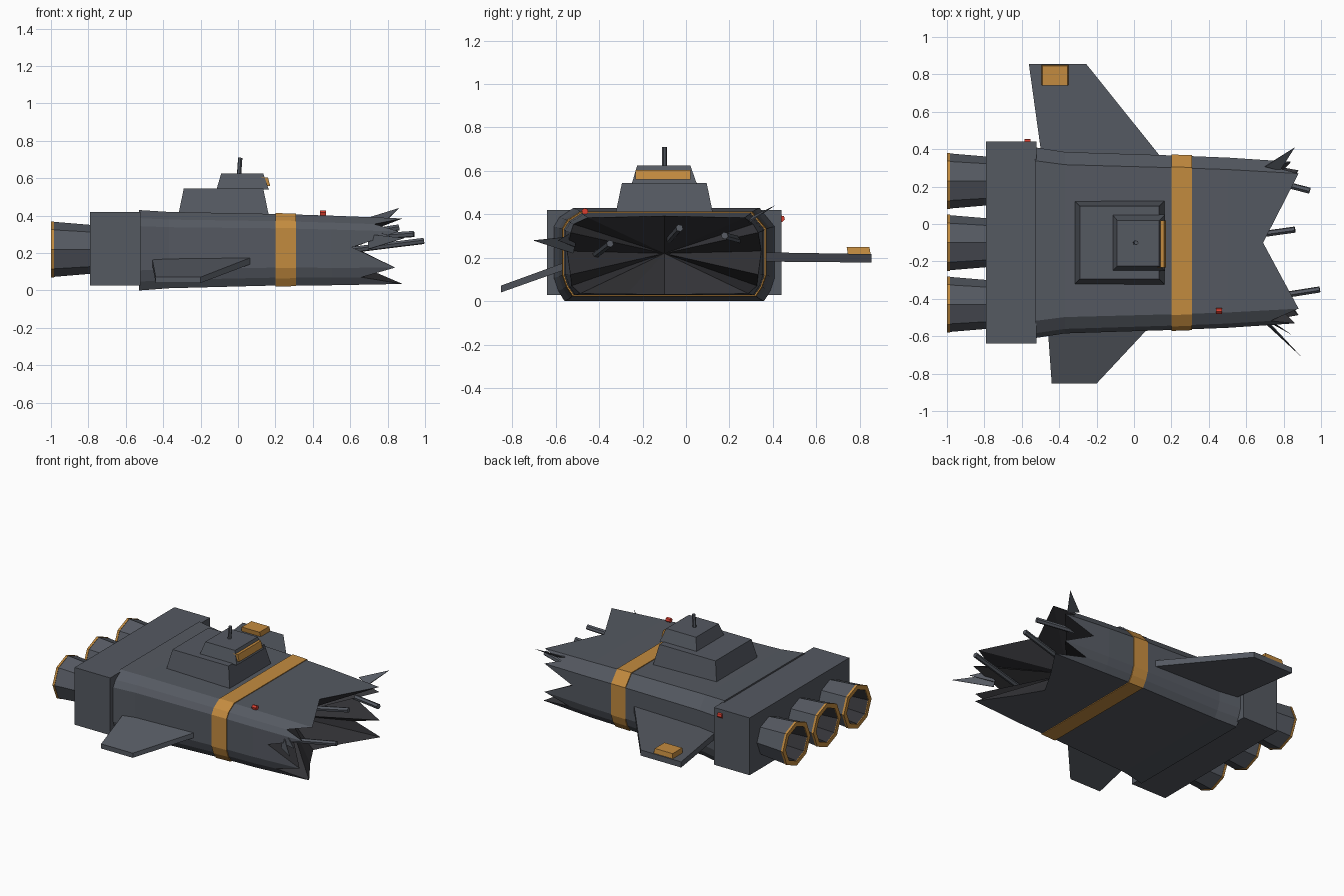
import bpy, bmesh, math
from mathutils import Vector

if "Cube" in bpy.data.objects:
    bpy.data.objects.remove(bpy.data.objects["Cube"])

def material(name, rgb):
    m = bpy.data.materials.new(name)
    m.diffuse_color = (*rgb, 1)
    m.use_nodes = True
    m.node_tree.nodes["Principled BSDF"].inputs["Base Color"].default_value = m.diffuse_color
    return m

SLATE = material("slate", (0.09, 0.10, 0.12))
DARK = material("dark", (0.035, 0.035, 0.04))
ORANGE = material("orange", (0.55, 0.26, 0.05))
RED = material("red", (0.7, 0.05, 0.03))
YC = -0.1  # hull centreline

def make(name, verts, faces, mats=(SLATE,), dark_from=None):
    me = bpy.data.meshes.new(name)
    me.from_pydata([tuple(v) for v in verts], [], faces)
    for m in mats:
        me.materials.append(m)
    if dark_from is not None:
        for p in me.polygons[dark_from:]:
            p.material_index = 1
    bm = bmesh.new()
    bm.from_mesh(me)
    bmesh.ops.recalc_face_normals(bm, faces=bm.faces)
    bm.to_mesh(me)
    bm.free()
    ob = bpy.data.objects.new(name, me)
    bpy.context.collection.objects.link(ob)
    return ob

def bridge(rings, n, closed=False):
    return [(r * n + i, r * n + (i + 1) % n, ((r + 1) % rings) * n + (i + 1) % n, ((r + 1) % rings) * n + i)
            for r in range(rings if closed else rings - 1) for i in range(n)]

def loft(name, rings, mat=SLATE):
    """Capped solid through equal-sized rings of points."""
    n, k = len(rings[0]), len(rings)
    faces = bridge(k, n) + [tuple(range(n)), tuple(range((k - 1) * n, k * n))]
    return make(name, [v for r in rings for v in r], faces, (mat,))

def rect(x0, x1, y0, y1, z):
    return [(x0, y0, z), (x1, y0, z), (x1, y1, z), (x0, y1, z)]

def rod(name, a, b, r, mat=SLATE, sides=6):
    a, b = Vector(a), Vector(b)
    d = (b - a).normalized()
    u = d.orthogonal().normalized()
    w = d.cross(u)
    ang = [math.tau * i / sides for i in range(sides)]
    return loft(name, [[p + r * (u * math.cos(t) + w * math.sin(t)) for t in ang] for p in (a, b)], mat)

# Hull: chamfered section (u, v) plus the torn front edge position x
SECTION = [(-.82, 1, .88), (0, 1, .69), (.86, 1, .88), (.93, .8, .73), (1, .6, .84), (1, .1, .62),
           (1, -.5, .84), (.96, -.78, .66), (.9, -1, .88), (.4, -1, .74), (0, -1, .64), (-.4, -1, .74),
           (-.9, -1, .88), (-.96, -.78, .66), (-1, -.5, .84), (-1, .1, .61), (-1, .6, .86), (-.95, .8, .73)]
STATIONS = [(-.53, .51, 0, .43), (-.37, .485, .012, .42), (.25, .465, .028, .408), (.5, .455, .028, .40), (.88, .43, .035, .385)]

def hull_point(u, v, x, grow=0.0):
    for a, b in zip(STATIONS, STATIONS[1:]):
        if x <= b[0]:
            break
    t = (x - a[0]) / (b[0] - a[0])
    w, z0, z1 = (a[i] + t * (b[i] - a[i]) for i in (1, 2, 3))
    return (x, YC + u * (w + grow), (z0 + z1) / 2 + v * ((z1 - z0) / 2 + grow))

n = len(SECTION)
verts = [hull_point(u, v, s[0]) for s in STATIONS[:4] for u, v, _ in SECTION]
verts += [hull_point(u, v, x) for u, v, x in SECTION]
verts.append((.45, YC, .22))
faces = bridge(5, n) + [tuple(range(n))]
skin = len(faces)
faces += [(4 * n + i, 4 * n + (i + 1) % n, 5 * n) for i in range(n)]
make("torn_hull", verts, faces, (SLATE, DARK), skin)

# Painted band around the hull
band = [hull_point(u, v, x, g) for x, g in ((.2, .005), (.31, .005), (.31, -.005), (.2, -.005)) for u, v, _ in SECTION]
make("hull_band", band, bridge(4, n, True), (ORANGE,))

# Engine block and three hollow octagonal nozzles
loft("engine_block", [rect(-.79, -.52, -.64, .44, z) for z in (.028, .42)])

def octagon(x, r, y):
    return [(x, y + r * math.cos(i * math.pi / 4), .22 + r * math.sin(i * math.pi / 4)) for i in range(8)]

for k, y in enumerate((-.43, YC, .23)):
    prof = [(-.78, .13), (-.995, .148), (-.995, .118), (-.83, .10)]
    v = [p for x, r in prof for p in octagon(x, r, y)]
    f = bridge(4, 8)
    make(f"nozzle_{k}", v, f + [tuple(range(24, 32))], (SLATE, DARK), 16)
    v = [p for x, r in ((-.985, .15), (-1, .15), (-1, .118), (-.985, .118)) for p in octagon(x, r, y)]
    make(f"nozzle_ring_{k}", v, bridge(4, 8, True), (ORANGE,))

# Bridge tower, window and mast
loft("tower_base", [rect(-.32, .165, -.325, .125, .40), rect(-.29, .135, -.295, .095, .545)])
loft("tower_top", [rect(-.115, .165, -.25, .05, .54), rect(-.09, .135, -.225, .02, .625)])
loft("tower_window", [rect(.135, .172, -.232, .02, .56), rect(.125, .16, -.232, .02, .605)], ORANGE)
rod("mast", (.005, YC, .61), (.012, YC, .71), .012)

# Wings: left one level, right one drooping; each is a slab between root and tip
def wing(name, root, tip, t):
    rings = []
    for (xa, xb, y, z), th in ((root, t), (tip, t * .9)):
        rings.append([(xa, y, z), (xb, y, z), (xb, y, z + th), (xa, y, z + th)])
    return loft(name, rings)

wing("wing_level", (-.485, .19, .30, .183), (-.562, -.255, .855, .178), .043)
wing("wing_drooped", (-.465, .13, -.50, .165), (-.44, -.2, -.853, .04), .035)
loft("wing_pad", [rect(-.495, -.35, .745, .85, .218), rect(-.49, -.355, .74, .845, .25)], ORANGE)

# Broken pipes sticking out of the tear
for k, (a, b) in enumerate([((.5, -.08, .28), (.86, -.03, .337)), ((.55, .28, .275), (.94, .178, .302)),
                            ((.55, -.42, .21), (.993, -.35, .265))]):
    rod(f"broken_pipe_{k}", a, b, .017)

# Bent skin shards
for k, (tip, a, b) in enumerate([((.86, .41, .44), (.70, .31, .385), (.78, .29, .36)),
                                 ((.89, -.705, .28), (.70, -.50, .30), (.70, -.52, .22)),
                                 ((.84, -.59, .28), (.71, -.50, .33), (.71, -.51, .25))]):
    a, b, tip = Vector(a), Vector(b), Vector(tip)
    nrm = (b - a).cross(tip - a).normalized() * .008
    loft(f"skin_shard_{k}", [[a, b, tip], [a + nrm, b + nrm, tip + nrm * .1]])

# Marker lights
for k, (x, y, z) in enumerate([(.455, -.465, .413), (-.57, .44, .38)]):
    rod(f"marker_light_{k}", (x - .016, y, z), (x + .016, y, z), .016, RED)
